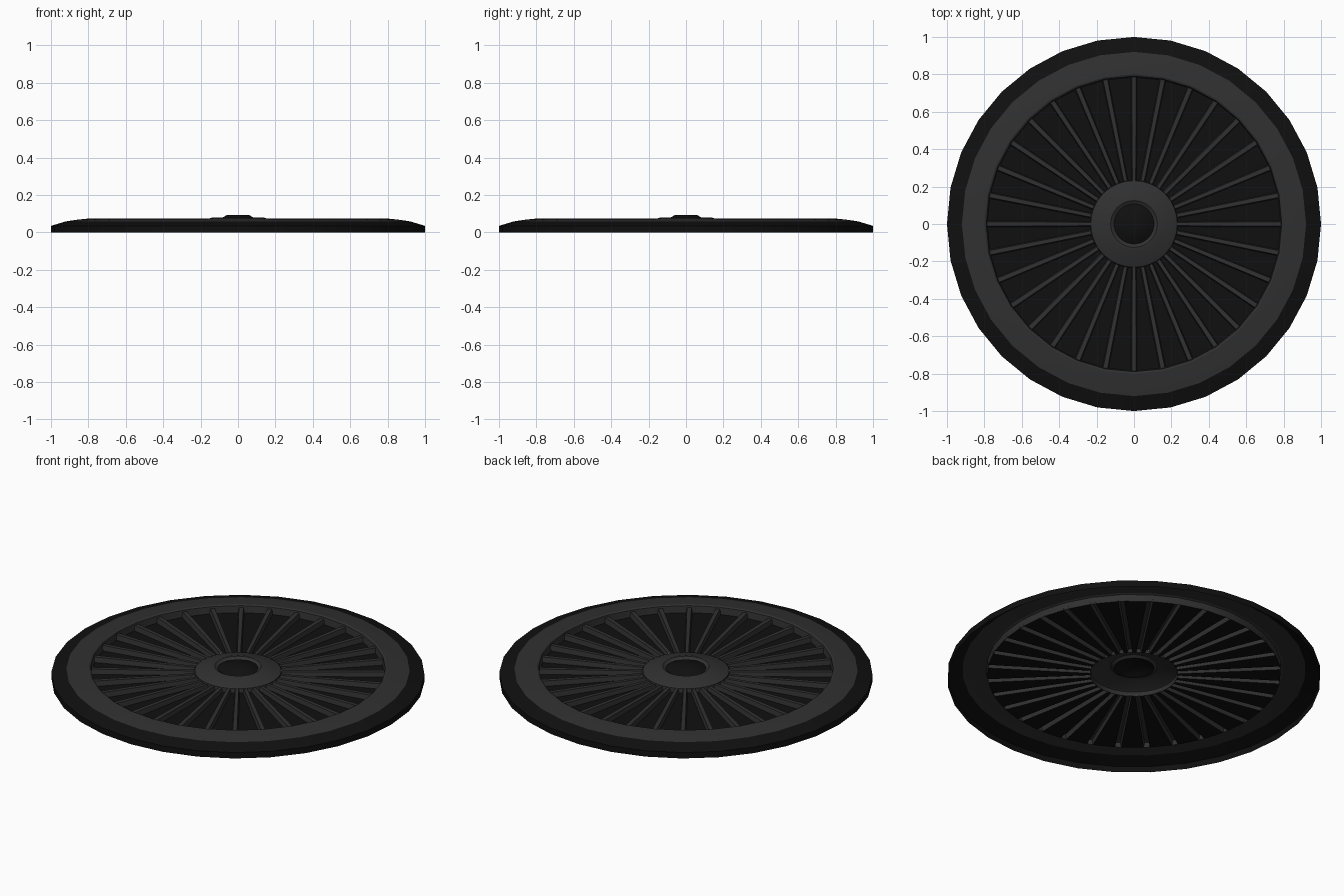
import bpy, bmesh
from math import cos, sin, pi, asin

if "Cube" in bpy.data.objects:
    bpy.data.objects.remove(bpy.data.objects["Cube"])

N = 32  # sides of the wheel and number of spokes


def material(name, v):
    m = bpy.data.materials.new(name)
    m.diffuse_color = (v, v, v, 1)
    m.use_nodes = True
    m.node_tree.nodes["Principled BSDF"].inputs["Base Color"].default_value = m.diffuse_color
    return m


black = material("black_rubber", 0.005)
grey = material("dark_grey", 0.03)


def finish(name, bm, mats):
    bmesh.ops.remove_doubles(bm, verts=bm.verts, dist=1e-5)
    bmesh.ops.recalc_face_normals(bm, faces=bm.faces)
    # open shells: make the outside face up
    if sum(f.normal.z * f.calc_area() for f in bm.faces) < 0:
        bmesh.ops.reverse_faces(bm, faces=bm.faces)
    me = bpy.data.meshes.new(name)
    bm.to_mesh(me)
    bm.free()
    for m in mats:
        me.materials.append(m)
    ob = bpy.data.objects.new(name, me)
    bpy.context.collection.objects.link(ob)
    bpy.ops.object.select_all(action='DESELECT')
    ob.select_set(True)
    bpy.context.view_layer.objects.active = ob
    bpy.ops.object.shade_smooth_by_angle(angle=pi / 6)
    return ob


def lathe(name, profile, mat):
    """Revolve (radius, z) points about the z axis."""
    bm = bmesh.new()
    vs = [bm.verts.new((r, 0, z)) for r, z in profile]
    es = [bm.edges.new(p) for p in zip(vs, vs[1:])]
    bmesh.ops.spin(bm, geom=vs + es, cent=(0, 0, 0), axis=(0, 0, 1),
                   angle=2 * pi, steps=N, use_duplicate=False)
    return finish(name, bm, [mat])


# tyre, rim, hub and centre cap: an open-backed shell
lathe("tyre", [(1, 0), (1, 0.035), (0.92, 0.059)], black)
lathe("rim", [(0.92, 0.059), (0.86, 0.068), (0.80, 0.074), (0.79, 0.069),
              (0.785, 0.03)], grey)
lathe("hub", [(0.235, 0.03), (0.232, 0.054), (0.22, 0.06), (0.16, 0.072),
              (0.14, 0.079), (0.125, 0.08), (0.107, 0.069)], grey)
lathe("centre_cap", [(0.107, 0.069), (0.083, 0.08), (0.06, 0.092), (0, 0.093)], black)

# spokes embossed in the black disc
R_IN, R_OUT, Z_DISC = 0.234, 0.786, 0.03
bm = bmesh.new()


def point(r, half_width, z, i):
    a = 2 * pi * i / N + asin(half_width / r)
    return bm.verts.new((r * cos(a), r * sin(a), z))


rows = []
for i in range(N):
    for side, z_in, z_out, w_in, w_out in (
            (-1, Z_DISC, Z_DISC, 0.014, 0.017), (-1, 0.053, 0.06, 0.009, 0.012),
            (1, 0.053, 0.06, 0.009, 0.012), (1, Z_DISC, Z_DISC, 0.014, 0.017)):
        rows.append((point(R_IN, side * w_in, z_in, i),
                     point(R_OUT, side * w_out, z_out, i)))
for k, (a, b) in enumerate(rows):
    c, d = rows[(k + 1) % len(rows)]
    f = bm.faces.new((a, b, d, c))
    f.material_index = 1 if k % 4 == 3 else 0
finish("spoked_disc", bm, [grey, black])
